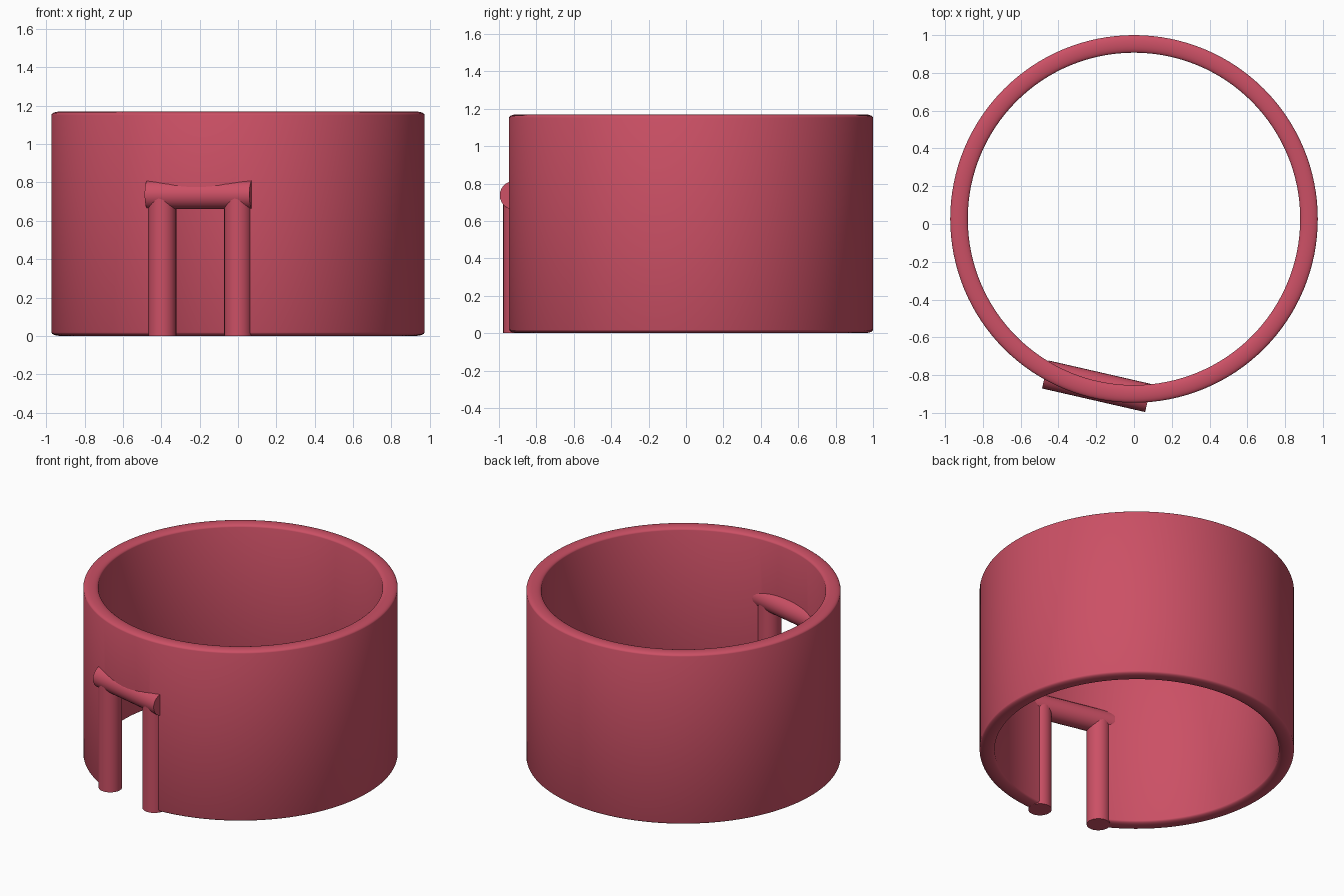
import bpy, bmesh, math
from mathutils import Vector, Matrix

if "Cube" in bpy.data.objects:
    bpy.data.objects.remove(bpy.data.objects["Cube"])

mat = bpy.data.materials.new("red")
mat.diffuse_color = (0.6, 0.08, 0.13, 1)
mat.use_nodes = True
mat.node_tree.nodes["Principled BSDF"].inputs["Base Color"].default_value = mat.diffuse_color


def finish(bm, name, smooth=True):
    bmesh.ops.recalc_face_normals(bm, faces=bm.faces)
    me = bpy.data.meshes.new(name)
    bm.to_mesh(me)
    bm.free()
    ob = bpy.data.objects.new(name, me)
    bpy.context.collection.objects.link(ob)
    me.materials.append(mat)
    return ob


def smooth(ob):
    bpy.ops.object.select_all(action='DESELECT')
    ob.select_set(True)
    bpy.context.view_layer.objects.active = ob
    bpy.ops.object.shade_smooth_by_angle(angle=math.radians(40))


def rod(name, a, b, r, sides=24):
    a, b = Vector(a), Vector(b)
    bm = bmesh.new()
    rot = (b - a).to_track_quat('Z', 'Y').to_matrix().to_4x4()
    bmesh.ops.create_cone(bm, cap_ends=True, segments=sides, radius1=r, radius2=r,
                          depth=(b - a).length,
                          matrix=Matrix.Translation((a + b) / 2) @ rot)
    ob = finish(bm, name)
    smooth(ob)
    return ob


# Round wall: ring section with gently crowned rims, lathed round z
CY, R_OUT, R_IN, H, CROWN, SEG = 0.027, 0.973, 0.88, 1.17, 0.018, 128
mid, half = (R_OUT + R_IN) / 2, (R_OUT - R_IN) / 2
arc = [math.pi * i / 10 for i in range(11)]
profile = [(mid + half * math.cos(t), H - CROWN + CROWN * math.sin(t)) for t in arc]
profile += [(mid - half * math.cos(t), CROWN - CROWN * math.sin(t)) for t in arc]

bm = bmesh.new()
rings = []
for s in range(SEG):
    a = 2 * math.pi * s / SEG
    rings.append([bm.verts.new((r * math.cos(a), CY + r * math.sin(a), z)) for r, z in profile])
n = len(profile)
for s in range(SEG):
    p, q = rings[s], rings[(s + 1) % SEG]
    for i in range(n):
        j = (i + 1) % n
        bm.faces.new((p[i], q[i], q[j], p[j]))
wall = finish(bm, "round_wall")

# Doorway line, turned slightly to follow the wall
centre = Vector((-0.197, -0.859, 0))
ang = math.radians(-12.9)
along = Vector((math.cos(ang), math.sin(ang), 0))
LINTEL_Z = 0.737
up = Vector((0, 0, LINTEL_Z))

# Doorway opening cut through the wall
bm = bmesh.new()
bmesh.ops.create_cube(bm, size=1, matrix=Matrix.Translation(centre + Vector((0, 0, LINTEL_Z / 2 - 0.1)))
                      @ Matrix.Rotation(ang, 4, 'Z') @ Matrix.Diagonal((0.40, 0.5, LINTEL_Z + 0.2, 1)))
cutter = finish(bm, "doorway_cutter")
cutter.hide_render = True
mod = wall.modifiers.new("doorway", 'BOOLEAN')
mod.operation = 'DIFFERENCE'
mod.solver = 'EXACT'
mod.object = cutter
bpy.context.view_layer.objects.active = wall
bpy.ops.object.modifier_apply(modifier=mod.name)
bpy.data.objects.remove(cutter)
smooth(wall)

# Door posts and lintel
for side, name in ((-1, "left_door_post"), (1, "right_door_post")):
    base = centre + along * 0.203 * side
    rod(name, base, base + up, 0.073)
rod("door_lintel", centre + up - along * 0.28, centre + up + along * 0.28, 0.076)
